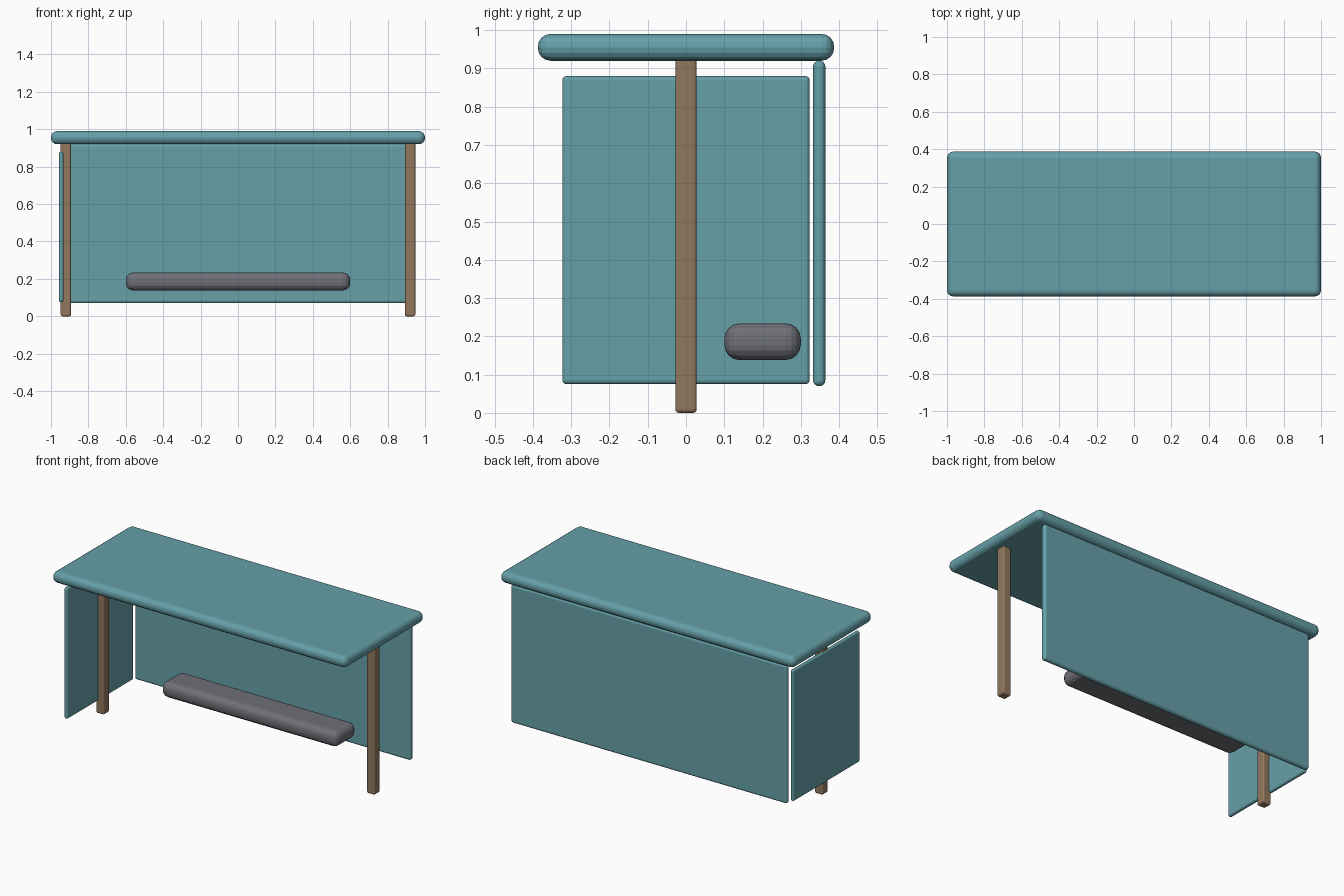
import bpy
import bmesh
from mathutils import Vector

cube = bpy.data.objects.get("Cube")
if cube:
    bpy.data.objects.remove(cube, do_unlink=True)


def make_material(name, rgb):
    mat = bpy.data.materials.new(name)
    mat.use_nodes = True
    color = (*rgb, 1.0)
    mat.diffuse_color = color
    mat.node_tree.nodes["Principled BSDF"].inputs["Base Color"].default_value = color
    return mat


def rounded_box(name, low, high, radius, mat, segments=4):
    """Box between two corners, with all edges rounded."""
    low, high = Vector(low), Vector(high)
    size = high - low
    bm = bmesh.new()
    bmesh.ops.create_cube(bm, size=1.0)
    bmesh.ops.scale(bm, vec=size, verts=bm.verts)
    mesh = bpy.data.meshes.new(name)
    bm.to_mesh(mesh)
    bm.free()
    mesh.materials.append(mat)
    obj = bpy.data.objects.new(name, mesh)
    obj.location = (low + high) / 2
    bpy.context.collection.objects.link(obj)
    bevel = obj.modifiers.new("Rounded edges", "BEVEL")
    bevel.width = radius
    bevel.segments = segments
    bevel.limit_method = "NONE"
    return obj


teal = make_material("teal panel", (0.132, 0.352, 0.395))
wood = make_material("brown wood", (0.285, 0.185, 0.11))
gray = make_material("gray seat", (0.157, 0.162, 0.182))

# Roof slab
rounded_box("roof", (-1, -0.387, 0.92), (1, 0.387, 0.99), 0.033, teal)

# Posts at both ends
for side, x in (("right", -0.92), ("left", 0.92)):
    rounded_box(side + "_post", (x - 0.028, -0.028, 0), (x + 0.028, 0.028, 0.93),
                0.01, wood, 3)

# Back wall and the single end wall
rounded_box("back_wall", (-0.938, 0.332, 0.07), (0.938, 0.364, 0.92), 0.015, teal)
rounded_box("end_wall", (-0.957, -0.323, 0.075), (-0.933, 0.323, 0.88), 0.011, teal)

# Bench seat
rounded_box("bench_seat", (-0.6, 0.1, 0.138), (0.6, 0.3, 0.234), 0.04, gray)
